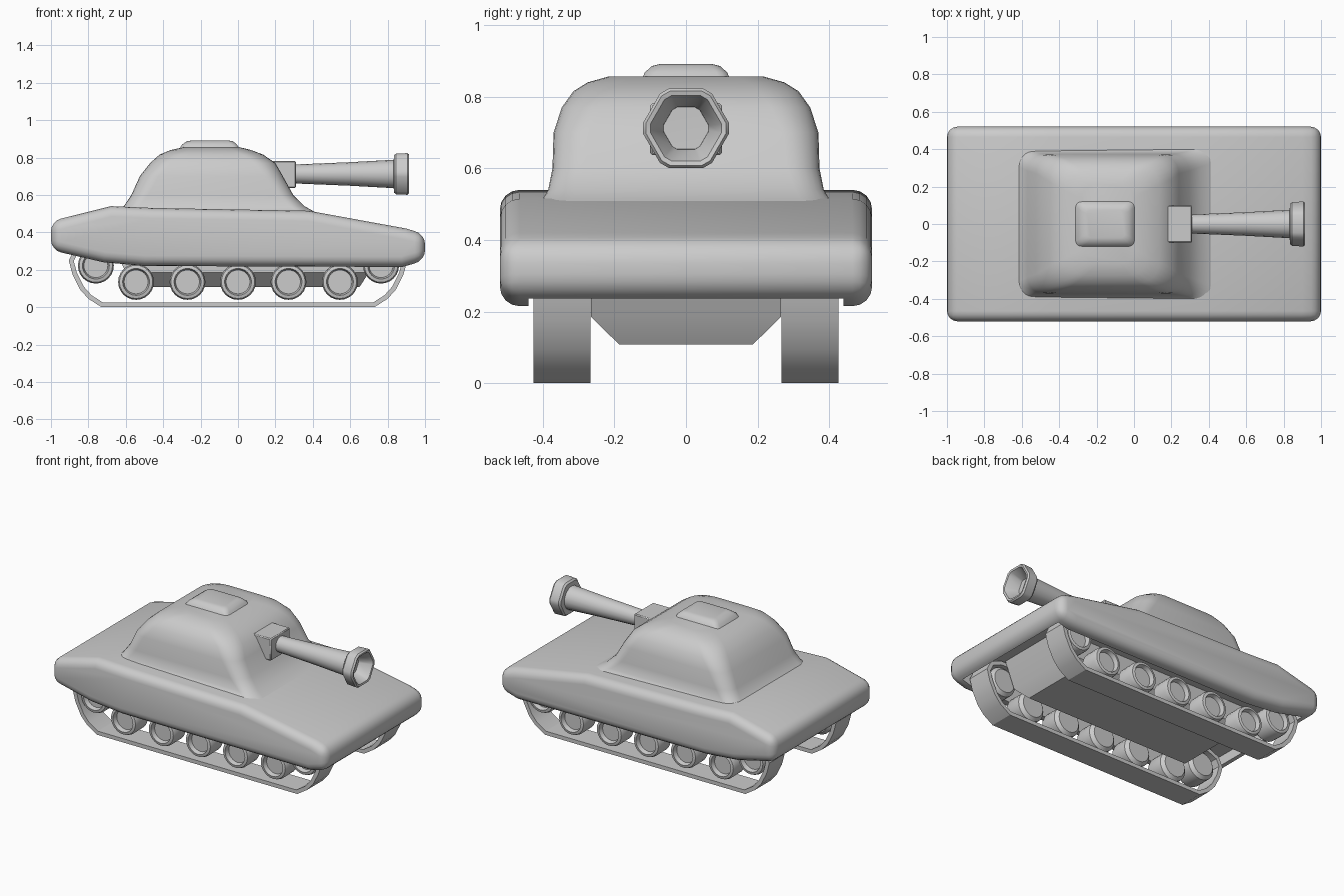
import bpy, bmesh, math
from mathutils import Vector

if "Cube" in bpy.data.objects:
    bpy.data.objects.remove(bpy.data.objects["Cube"])


def finish(name, bm, angle=40):
    bmesh.ops.recalc_face_normals(bm, faces=bm.faces)
    me = bpy.data.meshes.new(name)
    bm.to_mesh(me)
    bm.free()
    ob = bpy.data.objects.new(name, me)
    bpy.context.collection.objects.link(ob)
    bpy.ops.object.select_all(action='DESELECT')
    ob.select_set(True)
    bpy.context.view_layer.objects.active = ob
    if angle:
        bpy.ops.object.shade_smooth_by_angle(angle=math.radians(angle))
    return ob


def loft(name, rings, loop=False, caps=True, angle=40, bevel=0, bevel_angle=40, seg=3):
    """Skin a list of equal-length rings, optionally bevelling the sharp edges."""
    bm = bmesh.new()
    vs = [[bm.verts.new(p) for p in r] for r in rings]
    n = len(vs[0])
    for a, b in zip(vs, vs[1:] + vs[:1] if loop else vs[1:]):
        for i in range(n):
            j = (i + 1) % n
            bm.faces.new((a[i], a[j], b[j], b[i]))
    if caps and not loop:
        bm.faces.new(vs[0])
        bm.faces.new(vs[-1])
    bmesh.ops.recalc_face_normals(bm, faces=bm.faces)
    if bevel:
        es = [e for e in bm.edges if e.calc_face_angle(0) > math.radians(bevel_angle)]
        bmesh.ops.bevel(bm, geom=es, offset=bevel, segments=seg, profile=0.5,
                        affect='EDGES', clamp_overlap=True)
    return finish(name, bm, angle)


def prism(name, pts, y0, y1, **kw):
    return loft(name, [[(x, y, z) for x, z in pts] for y in (y0, y1)], **kw)


def box(name, x, y, z, **kw):
    return prism(name, [(x[0], z[0]), (x[1], z[0]), (x[1], z[1]), (x[0], z[1])],
                 y[0], y[1], **kw)


def rounded_rect(z, x0, x1, hy, r, n=6):
    ring = []
    for k, (cx, cy) in enumerate([(x1 - r, hy - r), (x0 + r, hy - r),
                                  (x0 + r, r - hy), (x1 - r, r - hy)]):
        for i in range(n + 1):
            a = math.pi / 2 * (k + i / n)
            ring.append((cx + r * math.cos(a), cy + r * math.sin(a), z))
    return ring


# Upper hull: wedge profile with soft edges and a running-gear well below
hull = prism("upper_hull", [(-1, .46), (-.68, .54), (-.45, .53), (.38, .515), (.90, .42),
                            (1, .39), (1, .25), (.88, .215), (-.5, .22), (-.72, .24), (-1, .305)],
             -.52, .52, bevel=.055, seg=4)
cutter = box("well_cutter", (-.925, .95), (-.44, .44), (0, .35), angle=0)
cutter.hide_render = True
cutter.hide_set(True)
mod = hull.modifiers.new("well", 'BOOLEAN')
mod.operation = 'DIFFERENCE'
mod.object = cutter
mod.solver = 'EXACT'

# Lower hull: tapered belly between the tracks
loft("lower_hull", [[(x0, -hy, z), (x1, -hy, z), (x1, hy, z), (x0, hy, z)]
                    for z, x0, x1, hy in [(.36, -.68, .77, .265), (.185, -.60, .70, .265),
                                          (.108, -.55, .65, .187)]], angle=20)

# Turret: rounded sections that flare into the deck
loft("turret", [rounded_rect(*s) for s in [
    (.50, -.69, .43, .425, .08), (.515, -.65, .40, .40, .08), (.54, -.61, .355, .385, .08),
    (.60, -.57, .295, .373, .09), (.70, -.525, .24, .37, .10), (.77, -.47, .20, .347, .11),
    (.815, -.42, .135, .315, .11), (.84, -.36, .07, .275, .10), (.857, -.28, .0, .215, .08)]])

# Hatch on the turret roof
loft("hatch", [rounded_rect(*s, n=3) for s in [
    (.845, -.315, .01, .125, .03), (.868, -.30, -.005, .115, .03),
    (.886, -.275, -.025, .095, .03), (.891, -.25, -.05, .075, .02)]])

# Gun: mantlet, flared barrel, six-sided muzzle with a conical bore
box("gun_mantlet", (.12, .31), (-.10, .10), (.637, .782), bevel=.006, seg=1)
GUN_Z = .712


def gun_ring(x, r, angles):
    return [(x, r * math.cos(a), GUN_Z + r * math.sin(a)) for a in angles]


circle = [math.tau * i / 16 for i in range(16)]
hexagon = [math.radians(60 * k + d) for k in range(6) for d in (-7, 7)]
loft("gun_barrel", [gun_ring(x, r, circle) for x, r in
                    [(.29, .05), (.31, .051), (.60, .063), (.85, .077)]], caps=False)
loft("gun_muzzle", [gun_ring(x, r, hexagon) for x, r in
                    [(.832, .074), (.834, .108), (.845, .118), (.905, .121), (.915, .113),
                     (.912, .100), (.84, .065), (.62, .03)]][0:], caps=True, angle=30)

# Running gear, built for both sides
wheel_profile = [(.02, .275), (.075, .275), (.095, .295), (.096, .395), (.089, .414),
                 (.072, .418), (.064, .39), (.02, .39)]
wheels = [(x, .135) for x in (-.545, -.27, 0, .27, .545)] + [(-.76, .222), (.765, .222)]
half = [(.73, 0), (.80, .045), (.845, .095), (.885, .175), (.905, .25), (.875, .31), (.80, .342)]
path = [Vector(p) for p in half + [(-x, z) for x, z in reversed(half)]]


def track_section(i, y0, y1, t=.025):
    a, p, b = path[i - 1], path[i], path[(i + 1) % len(path)]
    d1, d2 = (p - a).normalized(), (b - p).normalized()
    n = Vector((-d1.y - d2.y, d1.x + d2.x)).normalized()
    q = p + n * t / max(.5, n.dot(Vector((-d1.y, d1.x))))
    return [(p.x, y0, p.y), (p.x, y1, p.y), (q.x, y1, q.y), (q.x, y0, q.y)]


for side, s in (("front", -1), ("back", 1)):
    loft(f"{side}_track", [track_section(i, s * .267, s * .426) for i in range(len(path))],
         loop=True, angle=30)
    for k, (wx, wz) in enumerate(wheels):
        loft(f"{side}_wheel_{k + 1}",
             [[(wx + r * math.cos(math.tau * i / 24), s * y, wz + r * math.sin(math.tau * i / 24))
               for i in range(24)] for r, y in wheel_profile])
